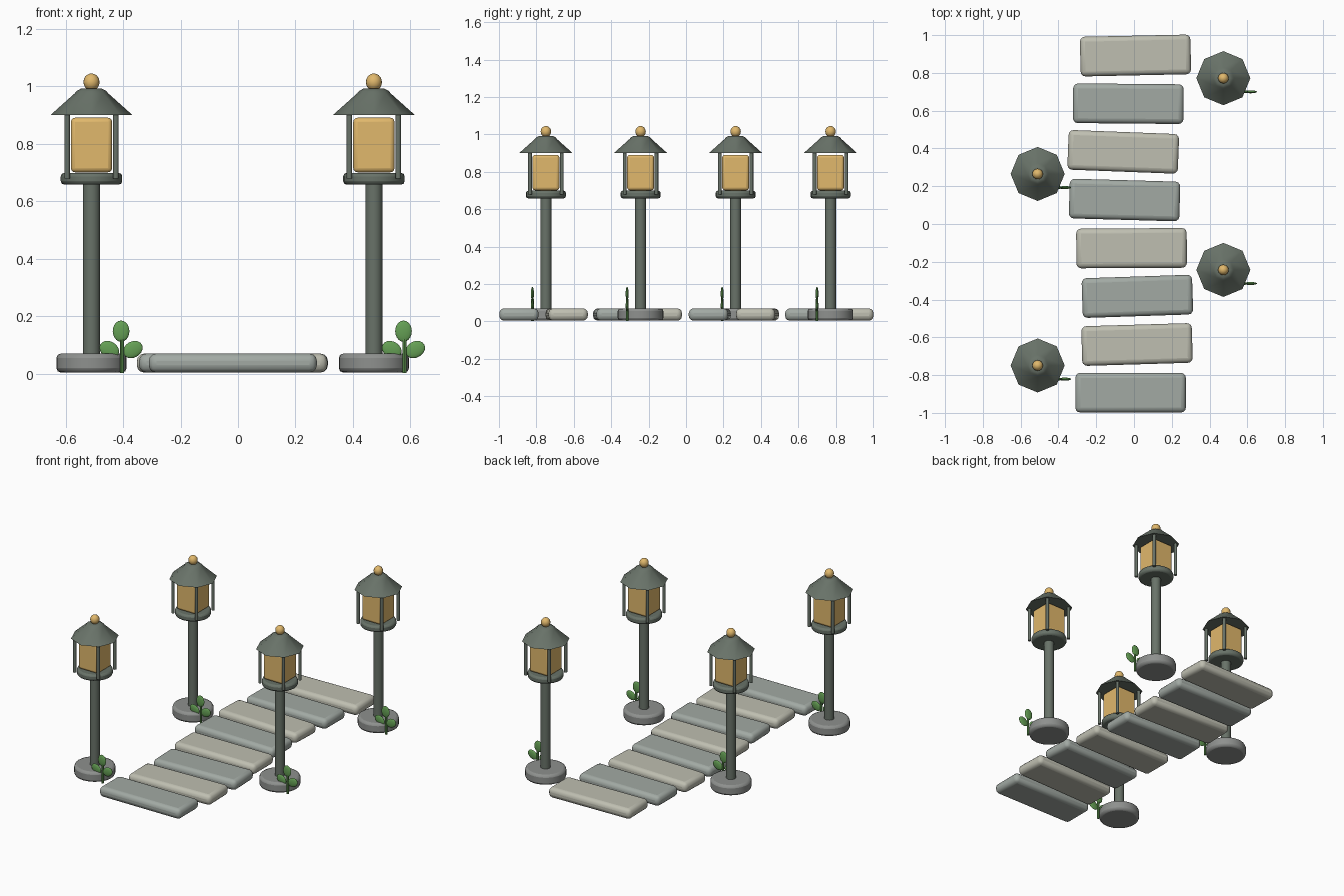
import bpy
from math import radians, pi

if "Cube" in bpy.data.objects:
    bpy.data.objects.remove(bpy.data.objects["Cube"])


def mat(name, r, g, b):
    m = bpy.data.materials.new(name)
    m.diffuse_color = (r, g, b, 1)
    m.use_nodes = True
    m.node_tree.nodes["Principled BSDF"].inputs["Base Color"].default_value = m.diffuse_color
    return m


METAL = mat("dark_metal", .14, .17, .14)
GLOW = mat("amber_glass", .75, .48, .15)
LEAF = mat("leaf_green", .13, .35, .09)
COOL = mat("cool_stone", .36, .40, .37)
WARM = mat("warm_stone", .52, .52, .44)
GREY = mat("base_stone", .27, .28, .27)


def finish(name, material, bevel=0, segments=2, angle=40):
    o = bpy.context.object
    o.name = name
    o.data.materials.append(material)
    bpy.ops.object.transform_apply(location=False, rotation=False, scale=True)
    if bevel:
        b = o.modifiers.new("bevel", 'BEVEL')
        b.width, b.segments, b.limit_method = bevel, segments, 'ANGLE'
        b.angle_limit = radians(50)
    bpy.ops.object.shade_smooth_by_angle(angle=radians(angle))
    return o


def box(name, loc, size, material, bevel, rot=0, segments=3):
    bpy.ops.mesh.primitive_cube_add(size=1, location=loc, rotation=(0, 0, rot))
    bpy.context.object.scale = size
    return finish(name, material, bevel, segments)


def cyl(name, x, y, z0, z1, r, material, sides=24, bevel=0):
    bpy.ops.mesh.primitive_cylinder_add(vertices=sides, radius=r, depth=z1 - z0,
                                        location=(x, y, (z0 + z1) / 2))
    return finish(name, material, bevel)


def ball(name, loc, size, material, tilt=0):
    bpy.ops.mesh.primitive_uv_sphere_add(segments=16, ring_count=10, radius=1,
                                         location=loc, rotation=(0, tilt, 0))
    bpy.context.object.scale = size
    return finish(name, material)


def roof(x, y):
    # octagonal roof with a chamfered top
    profile = [(.143, .90), (.058, .976), (.052, .984), (.037, .992)]
    n = 8
    from math import cos, sin
    verts = [(r * cos(2 * pi * i / n), r * sin(2 * pi * i / n), z)
             for r, z in profile for i in range(n)]
    faces = [(k * n + i, k * n + (i + 1) % n, (k + 1) * n + (i + 1) % n, (k + 1) * n + i)
             for k in range(len(profile) - 1) for i in range(n)]
    faces += [tuple(range(n))[::-1], tuple(range(len(verts) - n, len(verts)))]
    me = bpy.data.meshes.new("lamp_roof")
    me.from_pydata(verts, [], faces)
    o = bpy.data.objects.new("lamp_roof", me)
    bpy.context.collection.objects.link(o)
    o.location = (x, y, 0)
    bpy.ops.object.select_all(action='DESELECT')
    o.select_set(True)
    bpy.context.view_layer.objects.active = o
    finish("lamp_roof", METAL, angle=50)


def lamp(x, y):
    cyl("lamp_base", x, y, 0.004, .07, .122, GREY, 32, .015)
    cyl("lamp_pole", x, y, .06, .67, .03, METAL, 16)
    cyl("lamp_collar", x, y, .658, .699, .107, METAL, 24, .012)
    box("lamp_glass", (x, y, .796), (.144, .144, .19), GLOW, .015)
    for sx in (-1, 1):
        for sy in (-1, 1):
            cyl("lamp_post", x + sx * .085, y + sy * .085, .68, .91, .01, METAL, 10)
    roof(x, y)
    ball("lamp_finial", (x, y, 1.015), (.028, .028, .03), GLOW)


def sprout(x, y):
    cyl("sprout_stem", x + .004, y, .002, .12, .007, LEAF, 8)
    ball("sprout_leaf_top", (x, y, .148), (.029, .008, .037), LEAF)
    for s in (-1, 1):
        ball("sprout_leaf_side", (x + s * .041, y, .084), (.028, .008, .036), LEAF, s * radians(60))


# path slabs: x offset and turn in degrees
slabs = [(-.018, 0), (.016, 1.7), (.018, 1.9), (-.013, .3),
         (-.05, -1.6), (-.057, -2.2), (-.03, -.5), (.008, 1.2)]
for i, (x, turn) in enumerate(slabs):
    box("path_slab", (x, -.893 + i * .255, .037), (.585, .21, .066),
        WARM if i % 2 else COOL, .026, radians(turn), 3)

# lanterns alternate sides, each with a sprout at its foot
for x, y in [(-.51, -.749), (.473, -.243), (-.51, .265), (.473, .772)]:
    lamp(x, y)
    sprout(x + .103, y - .072)
